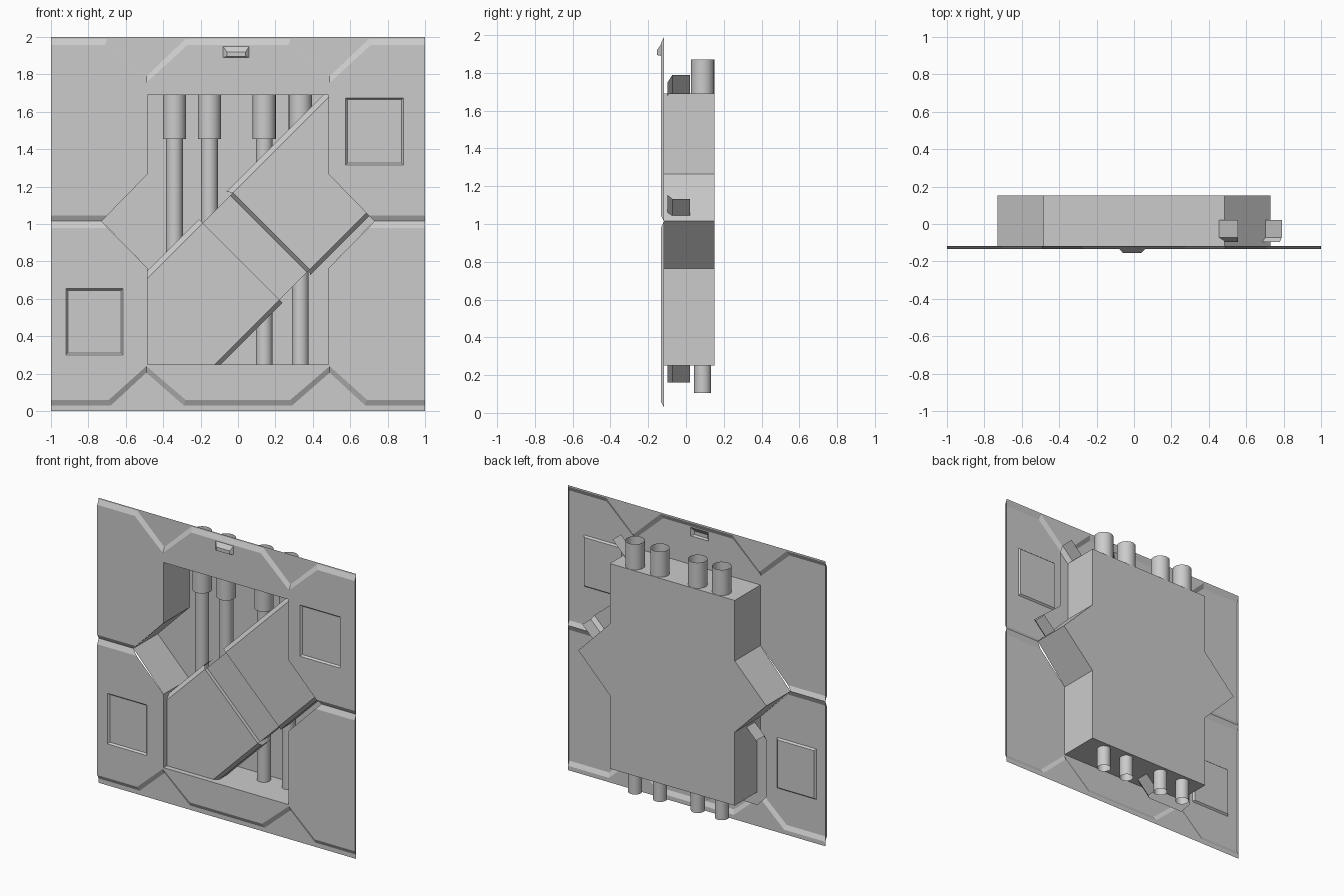
import bpy, bmesh, math

if "Cube" in bpy.data.objects:
    bpy.data.objects.remove(bpy.data.objects["Cube"], do_unlink=True)

FACE, LOW, BACK = -0.133, -0.117, 0.152      # sheet face, groove floor, recess back
PLATE, STEP, LIP = -0.097, -0.072, 0.022     # diagonal cover depths


def at(points, y):
    return [(x, y, z) for x, z in points]


def mirror(points):
    return [(-x, z) for x, z in reversed(points)]


def ribbon(a, b, closed=False):
    """Quads joining two equal-length chains."""
    n = len(a)
    return [[a[i], a[(i + 1) % n], b[(i + 1) % n], b[i]] for i in range(n if closed else n - 1)]


def build(name, polygons, loops=()):
    """Surface from polygons plus a flat fill of an outline with holes."""
    bm = bmesh.new()
    edges = []
    for loop in loops:
        vs = [bm.verts.new(p) for p in loop]
        edges += [bm.edges.new((vs[i - 1], vs[i])) for i in range(len(vs))]
    if edges:
        bmesh.ops.triangle_fill(bm, edges=edges, use_beauty=True)
    for poly in polygons:
        bm.faces.new([bm.verts.new(p) for p in poly])
    bmesh.ops.remove_doubles(bm, verts=bm.verts[:], dist=0.0005)
    bmesh.ops.recalc_face_normals(bm, faces=bm.faces[:])
    # Turn the main surface toward the front
    bm.normal_update()
    main = max(bm.faces, key=lambda f: abs(f.normal.y) * f.calc_area())
    if main.normal.y > 0:
        bmesh.ops.reverse_faces(bm, faces=bm.faces[:])
    me = bpy.data.meshes.new(name)
    bm.to_mesh(me)
    bm.free()
    ob = bpy.data.objects.new(name, me)
    bpy.context.collection.objects.link(ob)
    return ob


def rect(x0, x1, z0, z1):
    return [(x0, z0), (x1, z0), (x1, z1), (x0, z1)]


def inset_panel(x0, x1, z0, z1):
    d = 0.01
    return (at(rect(x0, x1, z0, z1), FACE),
            at(rect(x0 + d, x1 - d, z0 + d, z1 - d), FACE + 0.012))


def wall_half(name, high, low, border, groove_high, groove_low, inner, bumps):
    """Raised sheet with sloped rim, notches, side grooves and bumps or recesses."""
    right = high + groove_high + inner
    outline = at(right + mirror(right), FACE)
    hi = at(mirror(high) + high, FACE)
    lo_2d = mirror(low) + low
    lo = at(lo_2d, LOW)
    polys = ribbon(hi, lo)
    polys.append(lo + at([(1, border), (-1, border)], LOW))
    for s in (1, -1):
        gh = [(s * x, FACE, z) for x, z in groove_high]
        gl = [(s * x, LOW, z) for x, z in groove_low]
        polys += ribbon(gh, gl)
        # Side return
        polys.append([(s, FACE, high[-1][1]), (s, LOW, low[-1][1]), gl[0], gh[0]])
    for base, tip in bumps:
        polys += ribbon(base, tip, True) + [tip]
    return build(name, polys, [outline] + [b for b, _ in bumps])


# Front sheet
MID = 1.015
handle = (at(rect(-0.08, 0.06, 1.89, 1.95), FACE), at(rect(-0.06, 0.04, 1.895, 1.92), -0.154))
wall_half("upper_wall_sheet",
          [(0.27, 1.957), (0.49, 1.755), (0.71, 1.957), (1, 1.957)],
          [(0.28, 1.99), (0.49, 1.79), (0.70, 1.99), (1, 1.99)], 2,
          [(1, 1.045), (0.70, 1.045)], [(1, MID), (0.73, MID)],
          [(0.485, 1.265), (0.485, 1.69)],
          [inset_panel(0.575, 0.885, 1.315, 1.675), handle])
wall_half("lower_wall_sheet",
          [(0.28, 0.06), (0.49, 0.24), (0.69, 0.06), (1, 0.06)],
          [(0.29, 0.03), (0.49, 0.205), (0.68, 0.03), (1, 0.03)], 0,
          [(1, 0.978), (0.695, 0.978)], [(1, MID), (0.73, MID)],
          [(0.485, 0.765), (0.485, 0.25)],
          [inset_panel(-0.92, -0.615, 0.30, 0.655)])

# Recess behind the opening
side = [(0.485, 1.69), (0.485, 1.265), (0.73, MID), (0.485, 0.765), (0.485, 0.25)]
opening = side + mirror(side)
rim = [(x, LOW if abs(x) > 0.7 else FACE, z) for x, z in opening]
back = at(opening, BACK)
build("recess_box", ribbon(rim, back, True) + [back])


# Diagonal cover
def diag(u, v):
    return ((u + v) / 2, (u - v) / 2)


TOP, BOTTOM = -1.195, -0.374     # edges of the flat cover, as x - z
TOP_LIP, BOTTOM_LIP = -1.235, -0.342
SEAM_A, SEAM_B, SEAM_B_TOP = 0.817, 1.11, 1.14


def folded_edge(flat, lip):
    """Bevel and backward flange along one edge of the cover."""
    return ribbon(at(flat, PLATE), at(lip, STEP)) + ribbon(at(lip, STEP), at(lip, LIP))


seam = [diag(SEAM_A, TOP), diag(SEAM_A, BOTTOM)]
lower_top = [(-0.56, -0.56 - TOP), seam[0]]
lower_bottom = [seam[1], (0.16 + BOTTOM, 0.16)]
build("lower_diagonal_cover",
      [at(lower_top + lower_bottom + [(-0.49, 0.16), (-0.56, 0.24)], PLATE)]
      + folded_edge(lower_top, [(-0.56, -0.56 - TOP_LIP), diag(SEAM_A, TOP_LIP)])
      + folded_edge(lower_bottom, [diag(SEAM_A, BOTTOM_LIP), (0.16 + BOTTOM_LIP, 0.16)])
      + ribbon(at(seam, PLATE), at(seam, STEP)))

upper_top = [diag(SEAM_B_TOP, TOP), (0.555, 0.555 - TOP)]
upper_bottom = [(0.78, 0.78 - BOTTOM), diag(SEAM_B_TOP, BOTTOM)]
upper_seam = [diag(SEAM_B_TOP, TOP), diag(SEAM_B_TOP, BOTTOM)]
build("upper_diagonal_cover",
      [at(upper_top + [(0.555, 1.34)] + upper_bottom, PLATE)]
      + folded_edge(upper_top, [diag(SEAM_B, TOP_LIP), (0.555, 0.555 - TOP_LIP)])
      + folded_edge(upper_bottom, [(0.79, 0.79 - BOTTOM_LIP), diag(SEAM_B, BOTTOM_LIP)])
      + ribbon(at(upper_seam, PLATE), at([diag(SEAM_B, TOP), diag(SEAM_B, BOTTOM)], STEP)))

middle = [diag(SEAM_A, TOP), diag(SEAM_B, TOP), diag(SEAM_B, BOTTOM), diag(SEAM_A, BOTTOM)]
build("middle_diagonal_cover",
      [at(middle, STEP)]
      + ribbon(at(middle[:2], STEP), at(middle[:2], LIP))
      + ribbon(at(middle[2:], STEP), at(middle[2:], LIP)))

# Open pipes with wider upper collars
PIPE_PROFILE = [(0.045, 0.105), (0.045, 1.455), (0.062, 1.455), (0.062, 1.87)]
for i, px in enumerate((-0.34, -0.153, 0.14, 0.333)):
    bm = bmesh.new()
    chain = [bm.verts.new((r, 0, z)) for r, z in PIPE_PROFILE]
    edges = [bm.edges.new(pair) for pair in zip(chain, chain[1:])]
    bmesh.ops.spin(bm, geom=chain + edges, cent=(0, 0, 0), axis=(0, 0, 1),
                   angle=math.tau, steps=24)
    bmesh.ops.remove_doubles(bm, verts=bm.verts[:], dist=0.0005)
    bmesh.ops.recalc_face_normals(bm, faces=bm.faces[:])
    bm.normal_update()
    if any(f.normal.dot(f.calc_center_median() * 1) < 0 for f in bm.faces if abs(f.normal.z) < 0.1):
        bmesh.ops.reverse_faces(bm, faces=bm.faces[:])
    me = bpy.data.meshes.new("pipe")
    bm.to_mesh(me)
    bm.free()
    pipe = bpy.data.objects.new(f"pipe_{i + 1}", me)
    pipe.location = (px, 0.088, 0)
    bpy.context.collection.objects.link(pipe)
    bpy.ops.object.select_all(action='DESELECT')
    pipe.select_set(True)
    bpy.context.view_layer.objects.active = pipe
    bpy.ops.object.shade_smooth_by_angle(angle=math.radians(35))
